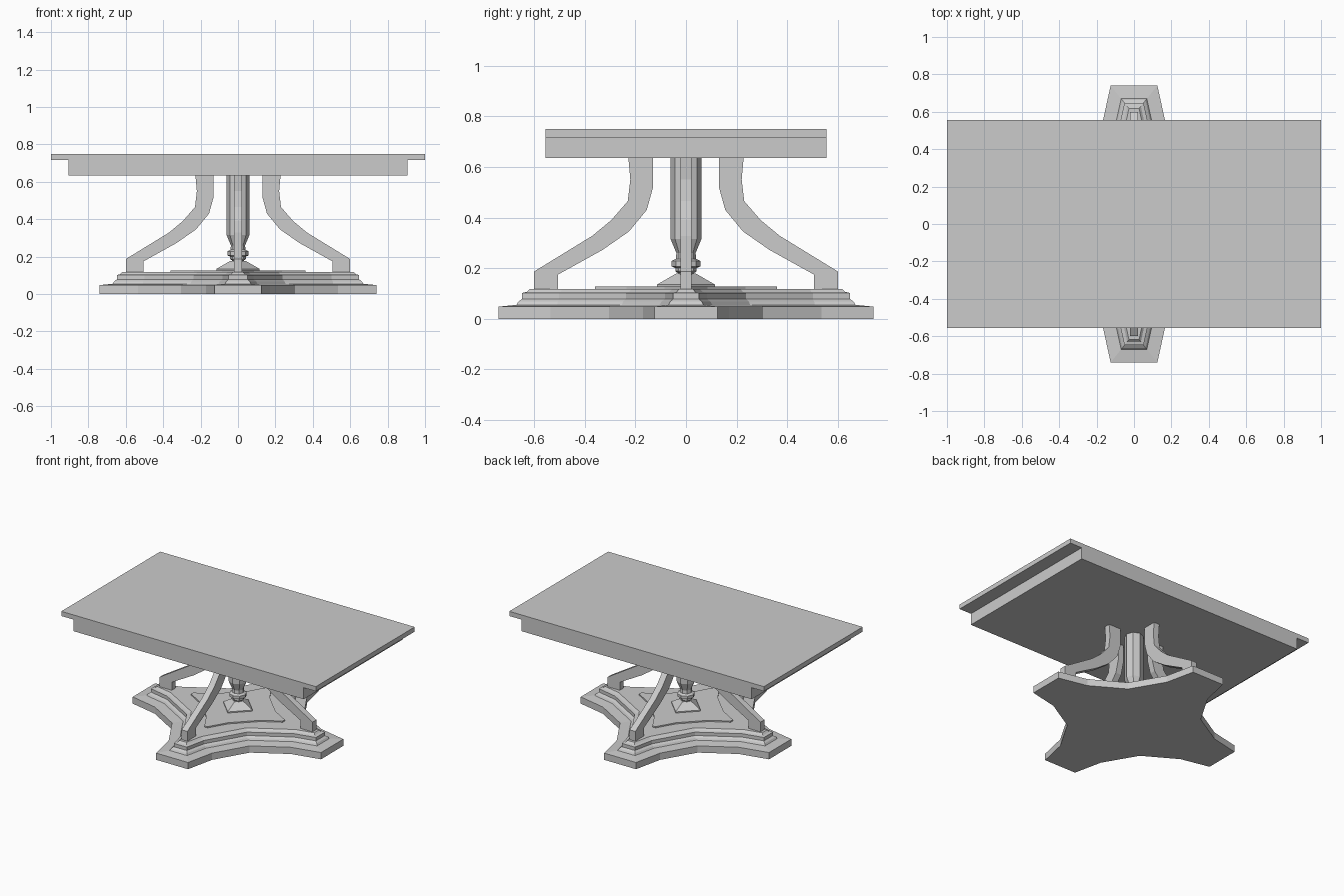
import bpy, bmesh, math
from mathutils import Vector, Matrix

if "Cube" in bpy.data.objects:
    bpy.data.objects.remove(bpy.data.objects["Cube"])


def finish(name, bm):
    bmesh.ops.recalc_face_normals(bm, faces=bm.faces)
    me = bpy.data.meshes.new(name)
    bm.to_mesh(me)
    bm.free()
    ob = bpy.data.objects.new(name, me)
    bpy.context.collection.objects.link(ob)
    return ob


def box(name, size, z0, z1):
    bm = bmesh.new()
    bmesh.ops.create_cube(bm, size=1, matrix=Matrix.Translation((0, 0, (z0 + z1) / 2))
                          @ Matrix.Diagonal((size[0], size[1], z1 - z0, 1)))
    return finish(name, bm)


def loft(name, rings):
    """Join stacked outlines [(points, z), ...] and cap both ends."""
    bm = bmesh.new()
    rows = [[bm.verts.new((p[0], p[1], z)) for p in pts] for pts, z in rings]
    n = len(rows[0])
    for a, b in zip(rows, rows[1:]):
        for i in range(n):
            j = (i + 1) % n
            bm.faces.new((a[i], a[j], b[j], b[i]))
    bm.faces.new(rows[0][::-1])
    bm.faces.new(rows[-1])
    return finish(name, bm)


def four_fold(pts):
    """Repeat a counter-clockwise quarter outline around the centre."""
    return [Matrix.Rotation(k * math.pi / 2, 2) @ Vector(p) for k in range(4) for p in pts]


def inset(pts, d):
    """Parallel inward offset of a counter-clockwise outline."""
    out = []
    for i, p in enumerate(pts):
        e1 = (p - pts[i - 1]).normalized()
        e2 = (pts[(i + 1) % len(pts)] - p).normalized()
        n1, n2 = Vector((-e1.y, e1.x)), Vector((-e2.y, e2.x))
        out.append(p + (n1 + n2) * d / (1 + n1.dot(n2)))
    return out


def ngon(r, n):
    return [(r * math.cos(2 * math.pi * i / n), r * math.sin(2 * math.pi * i / n)) for i in range(n)]


# Table top and apron
box("table_top", (2.0, 1.11), 0.717, 0.75)
box("apron", (1.81, 1.11), 0.635, 0.717)

# Stepped four-armed base
arm = four_fold([(0.74, 0.125), (0.535, 0.17), (0.305, 0.305), (0.17, 0.535), (0.125, 0.74)])
steps = [(0, 0), (0, 0.048), (0.07, 0.055), (0.078, 0.068), (0.092, 0.078),
         (0.092, 0.102), (0.11, 0.106), (0.122, 0.118)]
loft("base", [(inset(arm, d), z) for d, z in steps])

# Thin raised star panel
star = four_fold([(0.36, 0.012), (0.235, 0.085), (0.16, 0.16), (0.085, 0.235), (0.012, 0.36)])
loft("base_panel", [(star, 0.115), (star, 0.127)])

# Centre column with pyramid foot
loft("column_foot", [(ngon(0.115, 4), 0.125), (ngon(0.115, 4), 0.135), (ngon(0.04, 4), 0.178)])
shaft = [(0.032, 0.15), (0.032, 0.18), (0.042, 0.188), (0.042, 0.2), (0.057, 0.207),
         (0.057, 0.228), (0.04, 0.237), (0.038, 0.26), (0.061, 0.315), (0.061, 0.64)]
loft("column", [(ngon(r, 8), z) for r, z in shaft])

# Four curved legs, extruded from a side profile
profile = [(0.6, 0.115), (0.6, 0.187), (0.37, 0.328), (0.295, 0.39), (0.23, 0.465), (0.22, 0.55),
           (0.228, 0.64), (0.13, 0.64), (0.13, 0.52), (0.155, 0.43), (0.225, 0.345),
           (0.33, 0.272), (0.505, 0.175), (0.505, 0.115)]
for k, side in enumerate(("right", "back", "left", "front")):
    bm = bmesh.new()
    f = bm.faces.new([bm.verts.new((r, -0.022, z)) for r, z in profile])
    ext = bmesh.ops.extrude_face_region(bm, geom=[f], use_keep_orig=True)
    bmesh.ops.translate(bm, vec=(0, 0.044, 0),
                        verts=[v for v in ext["geom"] if isinstance(v, bmesh.types.BMVert)])
    bmesh.ops.rotate(bm, verts=bm.verts, matrix=Matrix.Rotation(k * math.pi / 2, 3, 'Z'))
    finish(side + "_leg", bm)
